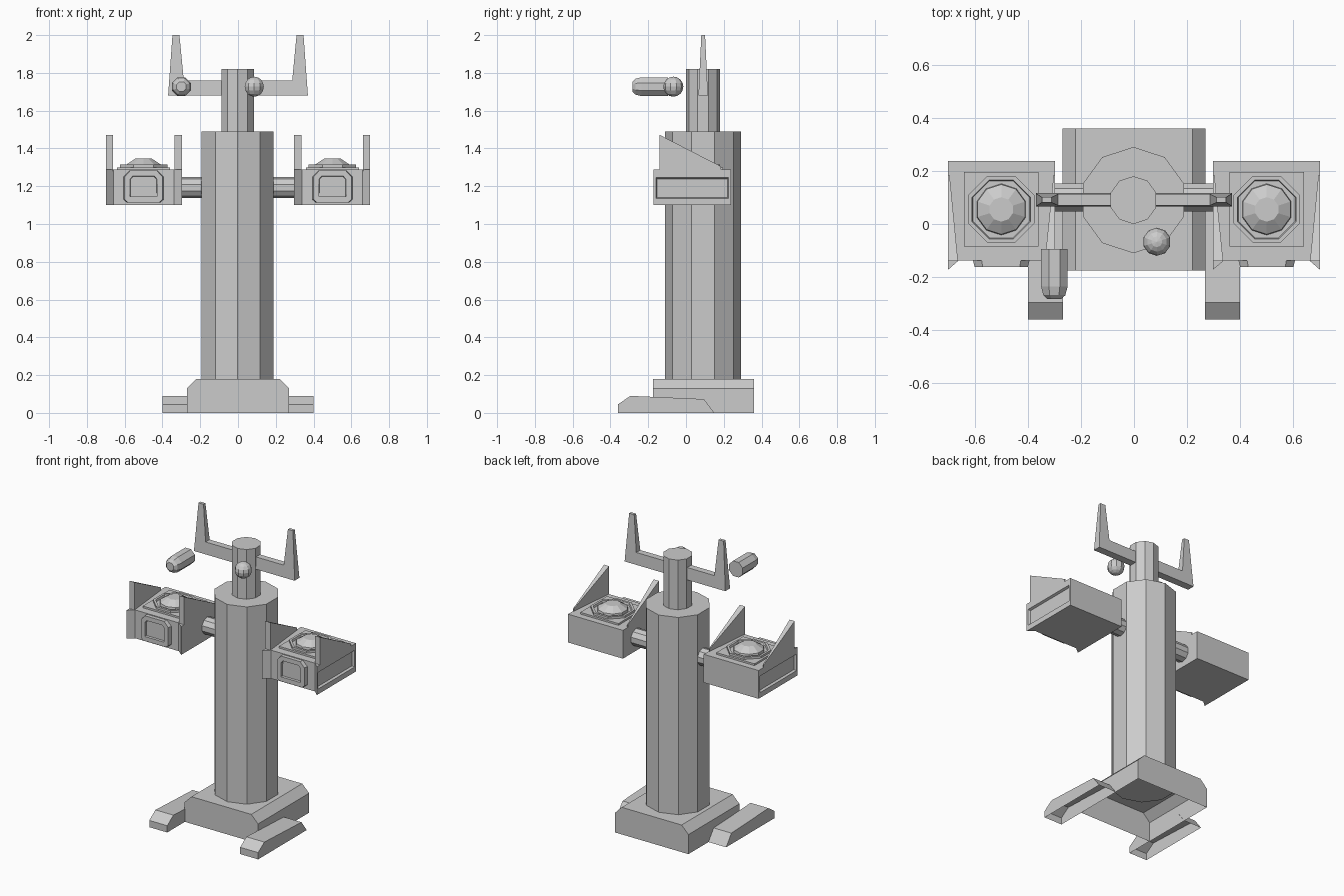
import bpy, bmesh, math
from mathutils import Matrix, Vector

cube = bpy.data.objects.get("Cube")
if cube:
    bpy.data.objects.remove(cube, do_unlink=True)

grey = bpy.data.materials.new("plain grey")
grey.use_nodes = True
grey.diffuse_color = (0.6, 0.6, 0.6, 1)
grey.node_tree.nodes["Principled BSDF"].inputs["Base Color"].default_value = (0.6, 0.6, 0.6, 1)


def finish(bm, name):
    """Turn a bmesh into a named flat-shaded object."""
    bmesh.ops.recalc_face_normals(bm, faces=bm.faces)
    mesh = bpy.data.meshes.new(name)
    bm.to_mesh(mesh)
    bm.free()
    mesh.materials.append(grey)
    obj = bpy.data.objects.new(name, mesh)
    bpy.context.scene.collection.objects.link(obj)
    return obj


def prism(points, axis, lo, hi):
    """Extrude a 2D outline along x, y or z."""
    def place(p, t):
        return {"x": (t, p[0], p[1]), "y": (p[0], t, p[1]), "z": (p[0], p[1], t)}[axis]
    bm = bmesh.new()
    ends = [[bm.verts.new(place(p, t)) for p in points] for t in (lo, hi)]
    for ring in ends:
        bm.faces.new(ring)
    n = len(points)
    for i in range(n):
        j = (i + 1) % n
        bm.faces.new((ends[0][i], ends[0][j], ends[1][j], ends[1][i]))
    bmesh.ops.recalc_face_normals(bm, faces=bm.faces)
    return bm


def face_towards(bm, direction):
    """Outermost face looking in a direction."""
    d = Vector(direction)
    faces = [f for f in bm.faces if f.normal.dot(d) > 0.9]
    return max(faces, key=lambda f: f.calc_center_median().dot(d))


def recess(bm, direction, border, depth):
    """Inset a face, then sink it with straight walls."""
    face = face_towards(bm, direction)
    bmesh.ops.inset_region(bm, faces=[face], thickness=border)
    bmesh.ops.inset_region(bm, faces=[face], thickness=0.003, depth=-depth)


def open_bottom(bm):
    face = face_towards(bm, (0, 0, -1))
    bmesh.ops.delete(bm, geom=[face], context="FACES_ONLY")


def lathe(name, profile, sides, centre, turn=0.0, axis="z", capped=True):
    """Faceted revolve of (radius, height) pairs."""
    bm = bmesh.new()
    rings = []
    for r, h in profile:
        ring = []
        for i in range(sides):
            a = turn + i * math.tau / sides
            ring.append(bm.verts.new((r * math.cos(a), r * math.sin(a), h)))
        rings.append(ring)
    for low, high in zip(rings, rings[1:]):
        for i in range(sides):
            j = (i + 1) % sides
            bm.faces.new((low[i], low[j], high[j], high[i]))
    if capped:
        bm.faces.new(rings[0])
        bm.faces.new(rings[-1])
    spin = {"z": Matrix(), "x": Matrix.Rotation(math.pi / 2, 4, "Y"),
            "y": Matrix.Rotation(math.pi / 2, 4, "X")}[axis]
    bm.transform(Matrix.Translation(centre) @ spin)
    return finish(bm, name)


def mirrored(obj, name):
    """Copy a part to the other side of x = 0."""
    bm = bmesh.new()
    bm.from_mesh(obj.data)
    bm.transform(Matrix.Scale(-1, 4, (1, 0, 0)))
    return finish(bm, name)


DOWN = -math.pi / 2
FLAT = math.pi / 8

# Hollow plinth with chamfered top sides
bm = prism([(-.27, 0), (.27, 0), (.27, .13), (.22, .18), (-.22, .18), (-.27, .13)], "y", -.175, .36)
open_bottom(bm)
finish(bm, "plinth")

# Column and neck
lathe("column", [(.2, .17), (.2, 1.49)], 10, (-.002, .09, 0), DOWN)
lathe("neck", [(.09, 1.48), (.09, 1.82)], 10, (-.002, .09, 0), DOWN)

# Forked crossbar, thinning towards the prong tips
fork = [(-.37, 1.68), (.37, 1.68), (.347, 2), (.31, 2), (.287, 1.76),
        (-.287, 1.76), (-.31, 2), (-.347, 2)]
bm = prism(fork, "y", .066, .116)
for v in bm.verts:
    if v.co.z > 1.9:
        v.co.y = .091 + (v.co.y - .091) * .4
    elif v.co.z > 1.7:
        v.co.y = .091 + (v.co.y - .091) * .85
finish(bm, "fork")

# Floating capsule and ball
lathe("capsule", [(.054, .095), (.054, .235), (.045, .268), (.028, .283)], 8,
      (-.3, 0, 1.727), FLAT, "y")
bm = bmesh.new()
bmesh.ops.create_uvsphere(bm, u_segments=10, v_segments=8, radius=.053)
bm.transform(Matrix.Translation((.086, -.067, 1.727)))
finish(bm, "ball")

# Parts on the +x side, each mirrored below
parts = []

bm = prism([(-.36, 0), (-.36, .045), (-.295, .09), (.095, .073), (.15, 0)], "x", .268, .4)
open_bottom(bm)
parts.append(finish(bm, "foot"))

parts.append(lathe("arm", [(.056, .15), (.056, .31)], 10, (0, .1, 1.193), 0, "x"))

# Box with flared front cheeks and a long side recess
plan = [(.297, -.172), (.34, -.137), (.66, -.137), (.7, -.172), (.7, .238), (.297, .238)]
bm = prism(plan, "z", 1.1, 1.288)
side = face_towards(bm, (1, 0, 0))
bmesh.ops.inset_region(bm, faces=[side], thickness=.018)
for v in side.verts:
    v.co.z = 1.245 if v.co.z > 1.2 else 1.135
bmesh.ops.inset_region(bm, faces=[side], thickness=.008, depth=-.015)
parts.append(finish(bm, "box"))

# Upright triangular fins, tapering to an edge at the back
for label, outer, inner in (("outer_fin", .7, .663), ("inner_fin", .297, .336)):
    bm = prism([(-.14, 1.28), (.185, 1.28), (.185, 1.305), (-.14, 1.472)], "x", outer, inner)
    for v in bm.verts:
        if v.co.y > 0:
            v.co.x = outer + (v.co.x - outer) * .15
    parts.append(finish(bm, label))

# Front hatch with clipped corners and a sunken window
hatch = [(.41, 1.115), (.59, 1.115), (.608, 1.13), (.608, 1.25), (.575, 1.283),
         (.425, 1.283), (.392, 1.25), (.392, 1.13)]
bm = prism(hatch, "y", -.162, -.13)
for v in bm.verts:
    if v.co.y < -.15:
        v.co.x = .5 + (v.co.x - .5) * .93
recess(bm, (0, -1, 0), .032, .015)
parts.append(finish(bm, "hatch"))

# Roof plate, octagonal rim and faceted dome
bm = prism([(.36, -.085), (.64, -.085), (.64, .195), (.36, .195)], "z", 1.28, 1.3)
parts.append(finish(bm, "roof_plate"))
parts.append(lathe("rim", [(.136, 1.298), (.136, 1.314), (.12, 1.314), (.116, 1.301)], 8,
                   (.5, .055, 0), FLAT, capped=False))
parts.append(lathe("dome", [(.097, 1.298), (.094, 1.316), (.046, 1.346)], 10,
                   (.5, .055, 0), DOWN))

for part in parts:
    base = part.name
    part.name = "left_" + base
    mirrored(part, "right_" + base)
